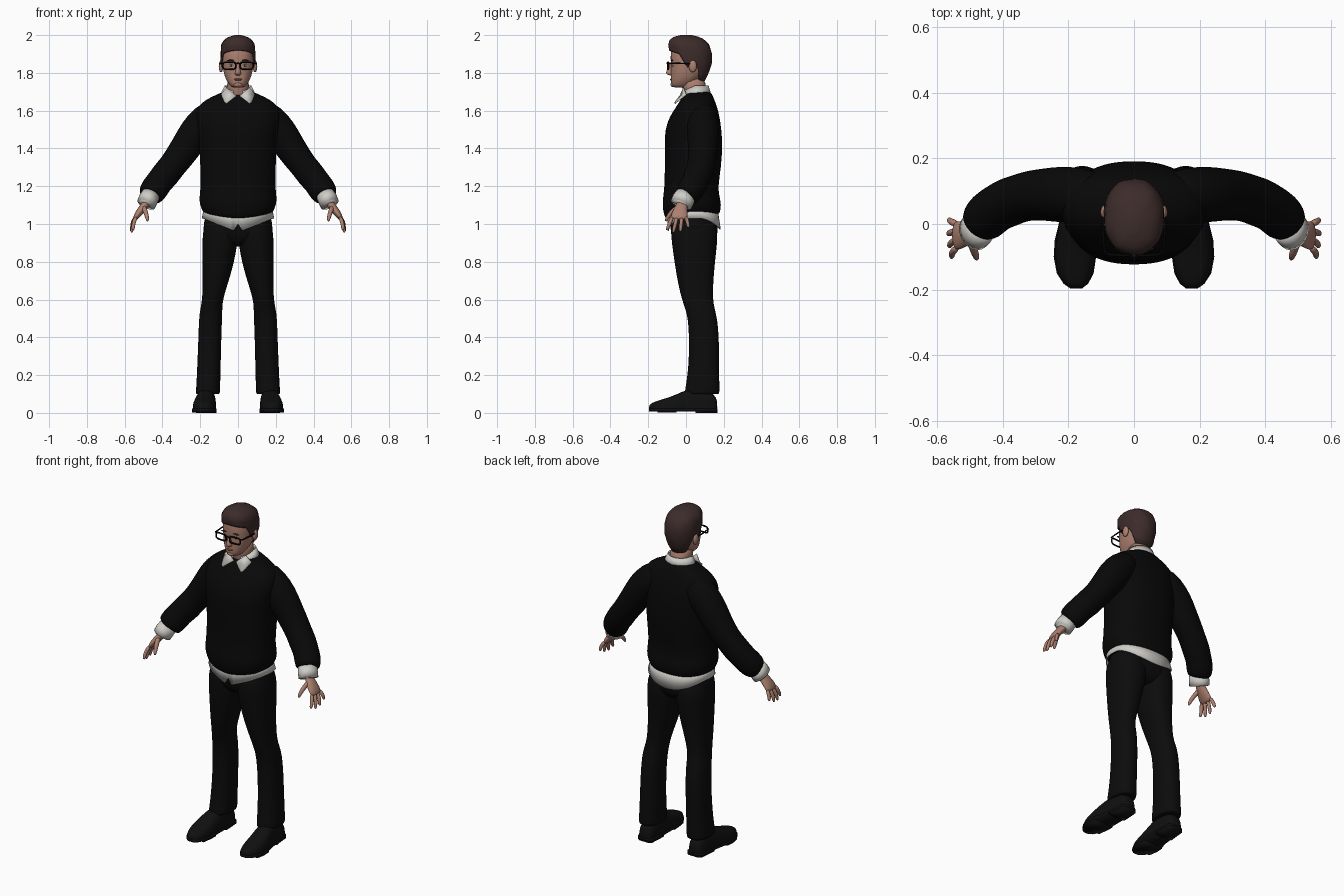
import bpy, bmesh, math
from mathutils import Vector

if "Cube" in bpy.data.objects:
    bpy.data.objects.remove(bpy.data.objects["Cube"])


def material(name, r, g, b):
    m = bpy.data.materials.new(name)
    m.diffuse_color = (r, g, b, 1)
    m.use_nodes = True
    m.node_tree.nodes["Principled BSDF"].inputs["Base Color"].default_value = m.diffuse_color
    return m


KNIT = material("sweater_black", .0025, .0025, .0027)
CLOTH = material("trouser_black", .0035, .0035, .0037)
LEATHER = material("shoe_black", .005, .005, .005)
SHIRT = material("shirt_white", .62, .61, .57)
SKIN = material("skin", .41, .215, .16)
HAIR = material("hair_brown", .046, .025, .024)
FRAME = material("glasses_black", .002, .002, .002)
LIP = material("lip", .27, .11, .09)
EYE = material("eye_white", .6, .57, .53)


def finish(ob, mat, mirror=False, sub=0, thick=0):
    ob.data.materials.clear()
    ob.data.materials.append(mat)
    if thick:
        m = ob.modifiers.new("thickness", 'SOLIDIFY')
        m.thickness, m.offset = thick, 0
    if mirror:
        m = ob.modifiers.new("mirror", 'MIRROR')
        m.use_mirror_merge = False
    if sub:
        m = ob.modifiers.new("smooth", 'SUBSURF')
        m.levels = m.render_levels = sub
    for p in ob.data.polygons:
        p.use_smooth = True
    return ob


def loft(name, rings, mat, caps=True, closed=True, **kw):
    """Skin a list of equal-length point rings."""
    bm = bmesh.new()
    vs = [[bm.verts.new(p) for p in r] for r in rings]
    n = len(vs[0])
    for a, b in zip(vs, vs[1:]):
        for i in range(n if closed else n - 1):
            j = (i + 1) % n
            bm.faces.new((a[i], a[j], b[j], b[i]))
    if caps:
        bm.faces.new(vs[0])
        bm.faces.new(vs[-1])
    bmesh.ops.recalc_face_normals(bm, faces=bm.faces)
    me = bpy.data.meshes.new(name)
    bm.to_mesh(me)
    bm.free()
    ob = bpy.data.objects.new(name, me)
    bpy.context.collection.objects.link(ob)
    return finish(ob, mat, **kw)


def power(v, e):
    return math.copysign(abs(v) ** e, v)


def oval(z, x0, x1, yf, yb, n=24, e=2.3):
    """Horizontal superellipse, first point at the front."""
    pts = []
    for i in range(n):
        t = 2 * math.pi * i / n
        pts.append(Vector(((x0 + x1) / 2 + (x1 - x0) / 2 * power(math.sin(t), 2 / e),
                           (yf + yb) / 2 - (yb - yf) / 2 * power(math.cos(t), 2 / e), z)))
    return pts


def body(name, table, mat, n=24, e=2.3, **kw):
    """Symmetric stack of rings: z, front y, back y, half width."""
    return loft(name, [oval(z, -w, w, f, b, n, e) for z, f, b, w in table], mat, **kw)


def tube(name, pts, mat, n=12, **kw):
    """Limb along points x, y, z, radius across y, other radius."""
    c = [Vector(p[:3]) for p in pts]
    rings = []
    for i, p in enumerate(pts):
        t = (c[min(i + 1, len(c) - 1)] - c[max(i - 1, 0)]).normalized()
        u = Vector((0, 1, 0))
        u = (u - t * u.dot(t)).normalized()
        v = t.cross(u)
        rings.append([c[i] + u * p[3] * math.cos(a) + v * p[4] * math.sin(a)
                      for a in (2 * math.pi * k / n for k in range(n))])
    return loft(name, rings, mat, **kw)


def ball(name, loc, size, mat, mirror=False):
    bm = bmesh.new()
    bmesh.ops.create_uvsphere(bm, u_segments=16, v_segments=10, radius=1)
    for v in bm.verts:
        v.co = Vector([v.co[i] * size[i] + loc[i] for i in range(3)])
    me = bpy.data.meshes.new(name)
    bm.to_mesh(me)
    bm.free()
    ob = bpy.data.objects.new(name, me)
    bpy.context.collection.objects.link(ob)
    return finish(ob, mat, mirror)


def lerp(table, x):
    for a, b in zip(table, table[1:]):
        if x <= b[0]:
            k = max(0, (x - a[0]) / (b[0] - a[0]))
            return [p + (q - p) * k for p, q in zip(a[1:], b[1:])]
    return list(table[-1][1:])


# Sweater torso, with the front hem sagging a little
sweater = body("sweater_body", [
    (1.06, -.08, .14, .15), (1.045, -.105, .17, .172), (1.065, -.117, .182, .186),
    (1.10, -.126, .187, .203), (1.14, -.122, .18, .206), (1.19, -.115, .168, .198),
    (1.30, -.112, .187, .2), (1.42, -.114, .194, .205), (1.50, -.112, .188, .215),
    (1.57, -.087, .178, .225), (1.62, -.052, .165, .215), (1.66, -.028, .15, .172),
    (1.69, -.008, .137, .1), (1.705, .01, .125, .072)], KNIT, n=32, sub=1)
for v in sweater.data.vertices:
    if v.co.z < 1.08 and v.co.y < 0:
        v.co.z -= .022 * (1 - min(1, abs(v.co.x) / .19))

# Sleeves, cuffs
tube("sleeve", [
    (.09, .085, 1.62, .07, .07), (.165, .088, 1.55, .085, .094), (.225, .09, 1.485, .087, .09),
    (.27, .09, 1.415, .08, .083), (.315, .087, 1.35, .077, .078), (.35, .078, 1.305, .074, .073),
    (.385, .065, 1.26, .076, .077), (.415, .05, 1.225, .072, .071), (.44, .032, 1.19, .073, .075),
    (.457, .012, 1.163, .07, .071), (.468, -.003, 1.145, .06, .063), (.464, .0, 1.15, .045, .045)],
    KNIT, n=20, mirror=True, sub=1)
tube("shirt_cuff", [
    (.462, .0, 1.155, .055, .05), (.476, -.015, 1.128, .06, .052), (.486, -.025, 1.105, .059, .051),
    (.488, -.026, 1.103, .05, .042), (.478, -.017, 1.125, .04, .035)], SHIRT, n=20, mirror=True)

# Hands
tube("palm", [
    (.472, -.01, 1.135, .03, .023), (.488, -.02, 1.105, .029, .021), (.508, -.028, 1.08, .037, .022),
    (.53, -.034, 1.052, .045, .019), (.543, -.036, 1.032, .046, .014), (.547, -.036, 1.024, .03, .008)],
    SKIN, mirror=True, sub=1)
for name, y0, y1, x1, z1 in (("index_finger", -.071, -.102, .556, .967), ("middle_finger", -.047, -.068, .563, .955),
                             ("ring_finger", -.022, -.03, .566, .96), ("little_finger", .0, .014, .564, .982)):
    a, b = Vector((.538, y0, 1.04)), Vector((x1, y1, z1))
    m = a.lerp(b, .5) + Vector((.008, 0, 0))
    d = a.lerp(b, .93)
    tube(name, [(*a, .011, .012), (*m, .011, .011), (*d, .009, .009), (*b, .004, .004)],
         SKIN, n=10, mirror=True, sub=1)
tube("thumb", [(.5, -.035, 1.095, .016, .014), (.492, -.067, 1.07, .015, .013), (.483, -.092, 1.045, .012, .012),
               (.479, -.104, 1.022, .009, .009), (.478, -.107, 1.014, .004, .004)], SKIN, n=10, mirror=True, sub=1)

# Trousers: hips and legs
body("trouser_hips", [(1.08, -.09, .16, .17), (1.0, -.087, .17, .184), (.95, -.08, .17, .186),
                      (.91, -.06, .15, .15), (.88, -.03, .12, .08)], CLOTH, sub=1)
loft("trouser_leg", [oval(*r) for r in (
    (1.05, .004, .17, -.085, .155), (.95, .0, .187, -.08, .168), (.9, .001, .189, -.076, .166),
    (.78, .024, .189, -.059, .152), (.68, .055, .188, -.042, .144), (.6, .08, .189, -.022, .143),
    (.55, .083, .2, -.004, .152), (.5, .084, .207, .01, .166), (.4, .088, .21, .016, .175),
    (.3, .09, .214, .015, .175), (.2, .093, .218, .008, .176), (.13, .094, .222, -.004, .178),
    (.098, .095, .224, -.008, .177), (.1, .105, .214, .004, .166))], CLOTH, mirror=True, sub=1)

# Shirt tail below the sweater: long front and back, notch at the button line
N = 72
upper, lower = oval(1.08, -.178, .178, -.098, .165, N), oval(1, -.189, .189, -.1, .181, N)
for i, p in enumerate(lower):
    k = min(1, abs(p.x) / .185)
    if p.y < .03:
        p.z = 1.03 - .075 * (1 - k) if i not in (0,) else 1.0
        p.y += .008 * (1 - k)
    else:
        p.z = 1.03 - .06 * (1 - k * k)
loft("shirt_tail", [upper, lower], SHIRT, caps=False, thick=.006)

# Shoes: upper lofted along y, then sole and heel
SHOE = [(.166, .165, .028, .06), (.155, .165, .045, .1), (.08, .166, .051, .13), (.0, .171, .056, .125),
        (-.05, .177, .062, .098), (-.1, .18, .062, .08), (-.15, .179, .054, .065),
        (-.182, .177, .036, .053), (-.197, .176, .016, .04)]


def shoe_ring(y, x, w, h, z0, n=20, e=.6):
    ring = []
    for k in range(n):
        a = 2 * math.pi * k / n
        s = math.sin(a)
        ring.append((x + w * power(math.cos(a), e), y, z0 + h * (s ** .8 if s > 0 else 0)
                     + (0 if s > 0 else .004 * s)))
    return ring


loft("shoe_upper", [shoe_ring(y, x, w, h - .015, .015) for y, x, w, h in SHOE], LEATHER, mirror=True, sub=1)


def plate(name, rows, z0, z1):
    out = [(x + w * 1.04, y) for y, x, w, h in rows] + [(x - w * 1.04, y) for y, x, w, h in reversed(rows)]
    loft(name, [[(x, y, z) for x, y in out] for z in (z0, z1)], LEATHER, mirror=True)


plate("shoe_sole", SHOE, .008, .022)
plate("shoe_heel", SHOE[:3] + [(.05, .168, .053, 0)], 0, .012)
plate("shoe_tread", SHOE[4:7], .001, .01)

# Neck and head
body("neck", [(1.6, .0, .11, .06), (1.67, -.008, .112, .058), (1.72, -.022, .108, .058),
              (1.78, -.03, .1, .06)], SKIN, n=20, sub=1)
body("head", [(1.722, -.06, -.005, .02), (1.727, -.074, .02, .038), (1.745, -.08, .045, .052),
              (1.77, -.08, .075, .066), (1.80, -.081, .1, .076), (1.84, -.079, .118, .083),
              (1.88, -.083, .125, .086), (1.92, -.08, .122, .083), (1.955, -.068, .1, .068),
              (1.975, -.04, .07, .045)], SKIN, n=28, sub=1)
body("nose", [(1.856, -.084, -.06, .008), (1.83, -.093, -.06, .01), (1.808, -.106, -.06, .014),
              (1.797, -.107, -.06, .018), (1.789, -.096, -.06, .015), (1.786, -.082, -.06, .008)],
     SKIN, n=12, sub=1)
ball("ear", (.09, .036, 1.835), (.012, .021, .032), SKIN, True)
ball("eye", (.036, -.07, 1.84), (.014, .007, .006), EYE, True)
ball("iris", (.036, -.0745, 1.84), (.005, .004, .005), HAIR, True)
ball("eyebrow", (.038, -.075, 1.866), (.021, .006, .004), HAIR, True)
ball("lips", (0, -.078, 1.765), (.023, .007, .0055), LIP)
ball("chin", (0, -.068, 1.738), (.024, .014, .013), SKIN)

# Hair: shell whose lower edge follows hairline, sideburns and nape
SHAPE = [(1.74, -.05, .09, .055), (1.80, -.07, .122, .08), (1.86, -.085, .138, .091), (1.91, -.09, .137, .093),
         (1.95, -.094, .122, .089), (1.975, -.086, .1, .074), (1.99, -.065, .07, .05), (2.0, -.03, .03, .016)]
EDGE = [(-1, 1.755), (-.6, 1.765), (-.3, 1.84), (-.1, 1.855), (.1, 1.825), (.25, 1.845), (.5, 1.9), (1, 1.918)]
N, ROWS = 48, 12
rings = []
for r in range(-1, ROWS + 1):
    ring = []
    for i in range(N):
        t = 2 * math.pi * i / N
        zb = lerp(EDGE, math.cos(t))[0]
        z = zb + (2.0 - zb) * math.sin(max(r, 0) / ROWS * math.pi / 2)
        f, b, w = lerp(SHAPE, z)
        k = (.86 if r < 0 else 1) * (1 + .012 * math.sin(8 * t + 45 * z))
        ring.append((w * k * power(math.sin(t), .9),
                     (f + b) / 2 - (b - f) / 2 * k * power(math.cos(t), .9), z))
    rings.append(ring)
loft("hair", rings, HAIR)

# Shirt collar: open band and two pointed wings
top, low = [], []
for i in range(33):
    t = .35 + (2 * math.pi - .7) * i / 32
    s, c = math.sin(t), math.cos(t)
    top.append((.067 * s, .052 - .064 * c, 1.703 + .03 * min(1, 1 - c)))
    low.append((.092 * s, .055 - .076 * c, 1.66 + .022 * min(1, 1 - c)))
loft("collar_band", [top, low], SHIRT, caps=False, closed=False, thick=.007)
loft("collar_wing", [[(.008, -.03, 1.678), (.06, -.012, 1.722)], [(.03, -.045, 1.662), (.09, .0, 1.685)],
                     [(.06, -.06, 1.638), (.072, -.052, 1.645)]],
     SHIRT, caps=False, closed=False, mirror=True, thick=.007)


# Glasses
def wire(name, pts, r, cyclic=False, mirror=True):
    cu = bpy.data.curves.new(name, 'CURVE')
    cu.dimensions, cu.bevel_depth, cu.bevel_resolution, cu.use_fill_caps = '3D', r, 1, True
    sp = cu.splines.new('POLY')
    sp.points.add(len(pts) - 1)
    for q, p in zip(sp.points, pts):
        q.co = (*p, 1)
    sp.use_cyclic_u = cyclic
    ob = bpy.data.objects.new(name, cu)
    bpy.context.collection.objects.link(ob)
    bpy.ops.object.select_all(action='DESELECT')
    ob.select_set(True)
    bpy.context.view_layer.objects.active = ob
    bpy.ops.object.convert(target='MESH')
    finish(bpy.context.view_layer.objects.active, FRAME, mirror)


rim = []
for k in range(20):
    a = 2 * math.pi * k / 20
    x = .046 + .034 * power(math.cos(a), .5)
    rim.append((x, -.096 + .12 * max(0, x - .03) ** 1.2, 1.838 + .019 * power(math.sin(a), .5)))
wire("glasses_rim", rim, .0045, True)
wire("glasses_bridge", [(-.014, -.097, 1.848), (0, -.1, 1.851), (.014, -.097, 1.848)], .004, False, False)
wire("glasses_temple", [(.078, -.09, 1.85), (.09, -.084, 1.851), (.095, -.02, 1.85),
                        (.094, .025, 1.848)], .004)
